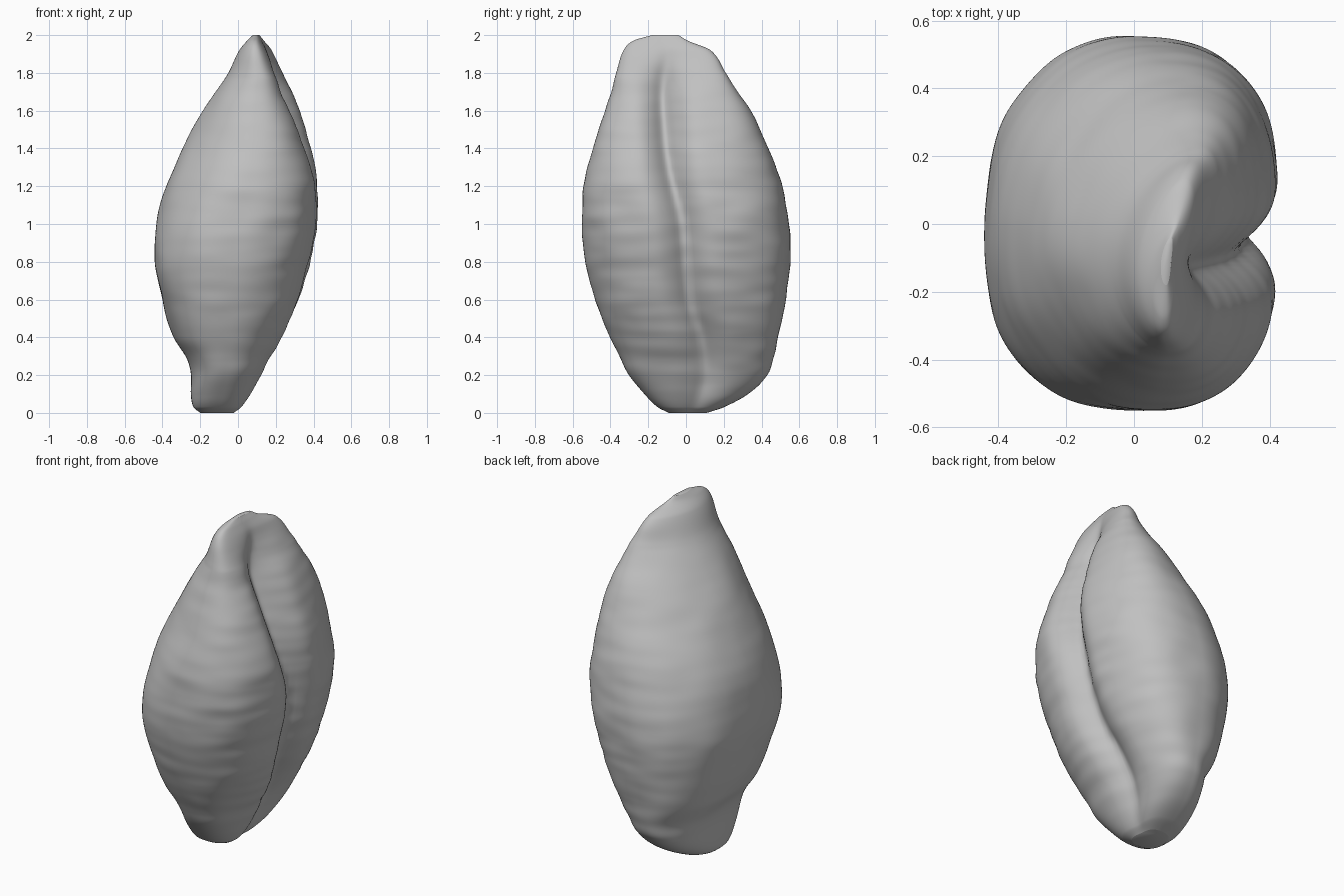
import bpy
import bmesh
from math import sin, cos, pi, exp, copysign
from mathutils import Vector, noise

RINGS, SIDES = 220, 256

# Outline of the husk: height, x range, y range
OUTLINE = [
    (0.00, -0.20, -0.01, -0.09, 0.11), (0.03, -0.235, 0.03, -0.15, 0.20),
    (0.10, -0.25, 0.08, -0.22, 0.33), (0.20, -0.25, 0.13, -0.30, 0.43),
    (0.28, -0.27, 0.17, -0.34, 0.46), (0.40, -0.34, 0.24, -0.40, 0.49),
    (0.60, -0.40, 0.33, -0.48, 0.53), (0.80, -0.44, 0.39, -0.53, 0.55),
    (1.00, -0.43, 0.43, -0.55, 0.545), (1.20, -0.38, 0.43, -0.54, 0.51),
    (1.40, -0.29, 0.39, -0.49, 0.44), (1.60, -0.18, 0.32, -0.43, 0.34),
    (1.80, -0.05, 0.22, -0.37, 0.21), (1.92, 0.01, 0.165, -0.33, 0.13),
    (1.97, 0.05, 0.13, -0.28, 0.01), (2.00, 0.08, 0.11, -0.18, -0.04)]

# Crease down one side: height, y position, depth
CREASE = [(0.00, 0.04, 0.02), (0.20, 0.10, 0.05), (0.40, 0.08, 0.08),
          (0.60, 0.02, 0.09), (1.00, -0.02, 0.10), (1.30, -0.09, 0.12),
          (1.60, -0.12, 0.12), (1.75, -0.12, 0.08), (1.90, -0.10, 0.02),
          (2.00, -0.10, 0.00)]

# Corner fullness (x side, y side): exponent low down and near the crown
CORNERS = {(True, True): (0.74, 0.98), (False, True): (0.92, 1.0),
           (False, False): (0.76, 1.0), (True, False): (0.84, 0.86)}


def sample(table, z):
    """Smooth curve through the rows of a table, read at height z."""
    last = len(table) - 1
    i = 0
    while i < last - 1 and z > table[i + 1][0]:
        i += 1
    p, q = table[i], table[i + 1]
    o, r = table[max(i - 1, 0)], table[min(i + 2, last)]
    h = q[0] - p[0]
    t = (z - p[0]) / h
    result = []
    for k in range(1, len(p)):
        m = (q[k] - o[k]) / (q[0] - o[0]) * h
        n = (r[k] - p[k]) / (r[0] - p[0]) * h
        result.append((2 * t**3 - 3 * t**2 + 1) * p[k] + (t**3 - 2 * t**2 + t) * m
                      + (3 * t**2 - 2 * t**3) * q[k] + (t**3 - t**2) * n)
    return result


def ramp(z, start, end):
    t = min(1, max(0, (z - start) / (end - start)))
    return t * t * (3 - 2 * t)


def power(value, e):
    return copysign(abs(value) ** e, value)


def surface_point(z, angle):
    x0, x1, y0, y1 = sample(OUTLINE, z)
    crease_y, depth = sample(CREASE, z)
    half_x, half_y = (x1 - x0) / 2, (y1 - y0) / 2
    c, s = cos(angle), sin(angle)
    low, high = CORNERS[c > 0, s > 0]
    e = low + (high - low) * ramp(z, 0.8, 1.6)
    # the crown narrows to a slanted, curved ridge
    bend = min(0.06 * ramp(z, 0.7, 1.5), half_x * 0.4)
    skew = min(0.13 * half_y * ramp(z, 1.1, 1.8), half_x * 0.5)
    x = (x0 + x1) / 2 + half_x * power(c, e) + bend * s * s + skew * s
    y = (y0 + y1) / 2 + half_y * power(s, e)
    # two rounded lobes meet in a crease
    if c > 0:
        u = abs(y - crease_y)
        x -= depth * min(1, c * 3) * (0.75 * exp(-(u / 0.10)**2) + 0.25 * exp(-(u / 0.04)**2))
    # wrinkles on the lobes and soft lumps all over
    fade = min(1, z * 4, (2 - z) * 4)
    wrinkle = noise.noise(Vector((x * 4, y * 4, z * 14)))
    lump = noise.noise(Vector((x * 5, y * 5, z * 5 + 7)))
    bump = fade * (0.006 * wrinkle * (0.6 + 0.4 * c) + 0.007 * lump)
    return Vector((x + bump * c, y + bump * s, z))


def build_husk():
    bm = bmesh.new()
    rings = []
    for i in range(RINGS + 1):
        z = 1 - cos(pi * i / RINGS)
        rings.append([bm.verts.new(surface_point(z, 2 * pi * j / SIDES))
                      for j in range(SIDES)])
    for low, high in zip(rings, rings[1:]):
        for j in range(SIDES):
            k = (j + 1) % SIDES
            bm.faces.new((low[j], low[k], high[k], high[j]))
    # closed ends
    bm.faces.new(rings[0][::-1])
    bm.faces.new(rings[-1])
    mesh = bpy.data.meshes.new("seed_husk")
    bm.to_mesh(mesh)
    bm.free()
    husk = bpy.data.objects.new("seed_husk", mesh)
    bpy.context.collection.objects.link(husk)
    return husk


def make_material(name, colour):
    mat = bpy.data.materials.new(name)
    mat.use_nodes = True
    mat.diffuse_color = colour
    mat.node_tree.nodes["Principled BSDF"].inputs["Base Color"].default_value = colour
    return mat


default = bpy.data.objects.get("Cube")
if default:
    bpy.data.objects.remove(default, do_unlink=True)

husk = build_husk()
husk.data.materials.append(make_material("plain grey", (0.53, 0.53, 0.53, 1)))
bpy.ops.object.select_all(action='DESELECT')
husk.select_set(True)
bpy.context.view_layer.objects.active = husk
bpy.ops.object.shade_smooth_by_angle(angle=pi / 3)
